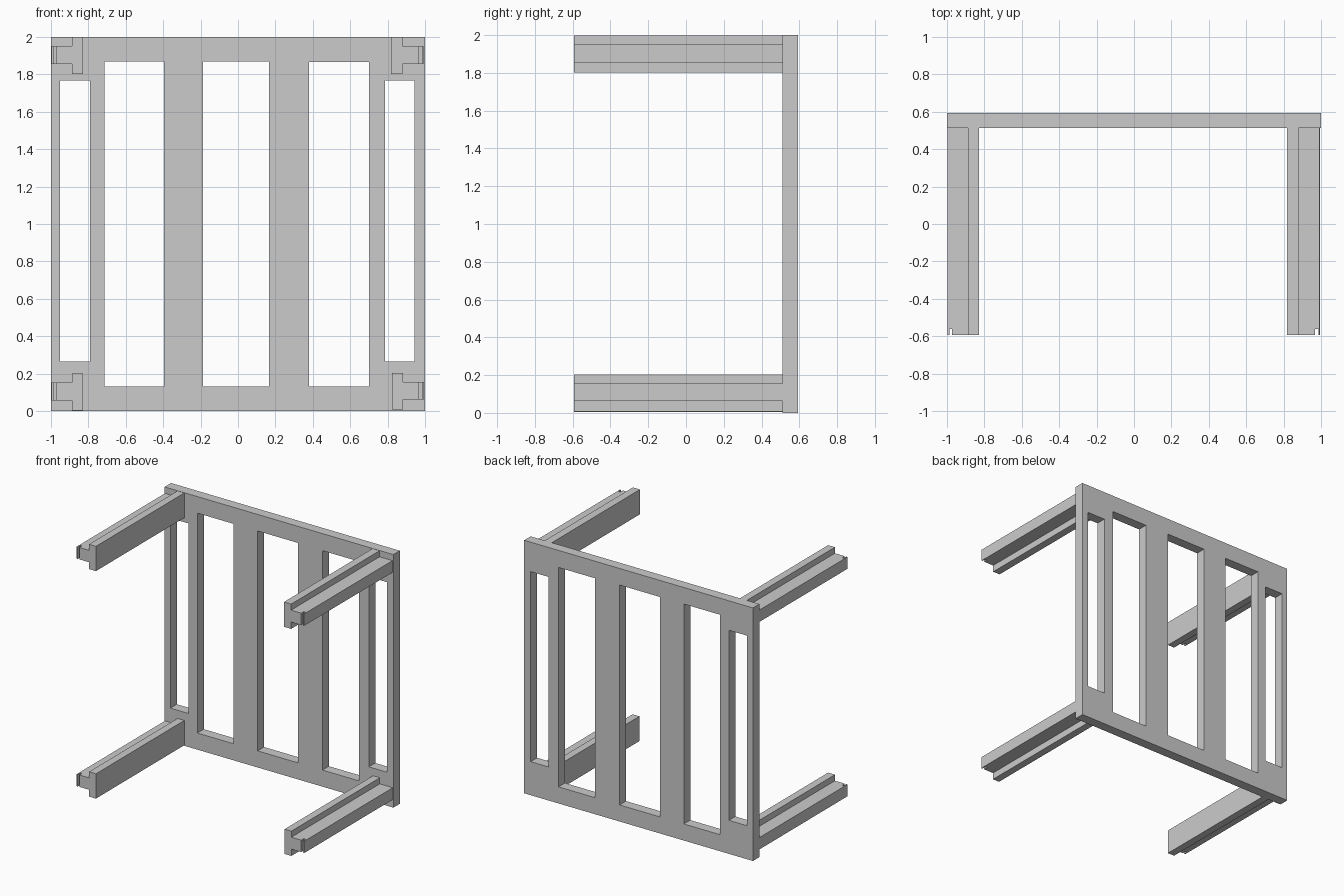
import bpy, bmesh

if "Cube" in bpy.data.objects:
    bpy.data.objects.remove(bpy.data.objects["Cube"])

FRONT, PLATE_Y, BACK = -0.592, 0.512, 0.592


def new_object(name, bm):
    bmesh.ops.recalc_face_normals(bm, faces=bm.faces)
    mesh = bpy.data.meshes.new(name)
    bm.to_mesh(mesh)
    bm.free()
    obj = bpy.data.objects.new(name, mesh)
    bpy.context.collection.objects.link(obj)
    return obj


def prism(name, profile, y0, y1):
    """Extrude an (x, z) outline along y."""
    bm = bmesh.new()
    face = bm.faces.new([bm.verts.new((x, y0, z)) for x, z in profile])
    ext = bmesh.ops.extrude_face_region(bm, geom=[face])
    verts = [v for v in ext["geom"] if isinstance(v, bmesh.types.BMVert)]
    bmesh.ops.translate(bm, verts=verts, vec=(0, y1 - y0, 0))
    return new_object(name, bm)


def box(name, x0, x1, y0, y1, z0, z1):
    return prism(name, [(x0, z0), (x1, z0), (x1, z1), (x0, z1)], y0, y1)


def cut(obj, cutter):
    """Subtract the cutter, bake the result and discard the cutter."""
    cutter.hide_render = True
    mod = obj.modifiers.new("cut", "BOOLEAN")
    mod.operation, mod.solver, mod.object = "DIFFERENCE", "EXACT", cutter
    graph = bpy.context.evaluated_depsgraph_get()
    mesh = bpy.data.meshes.new_from_object(obj.evaluated_get(graph))
    obj.modifiers.clear()
    obj.data = mesh
    bpy.data.objects.remove(cutter)


# Slatted back panel with five openings
panel = box("slatted_panel", -1, 1, PLATE_Y, BACK, 0, 2)
openings = [
    (-0.95, -0.79, 0.265, 1.767),
    (-0.714, -0.396, 0.131, 1.869),
    (-0.187, 0.166, 0.131, 1.869),
    (0.38, 0.70, 0.131, 1.865),
    (0.786, 0.944, 0.265, 1.767),
]
for x0, x1, z0, z1 in openings:
    cut(panel, box("opening_cutter", x0, x1, PLATE_Y - 0.1, BACK + 0.1, z0, z1))

# T-section legs: inner edge, web face, outer edge, bottom z, slot range
legs = [
    ("upper_left_leg", -0.828, -0.888, -0.997, 1.802, -0.987, -0.973),
    ("lower_left_leg", -0.828, -0.888, -0.997, 0.004, -0.987, -0.973),
    ("upper_right_leg", 0.817, 0.879, 0.992, 1.802, 0.967, 0.985),
    ("lower_right_leg", 0.822, 0.881, 0.995, 0.008, 0.967, 0.985),
]
for name, inner, web, outer, z, s0, s1 in legs:
    low, high, top = z + 0.054, z + 0.148, z + 0.196
    leg = prism(name, [(inner, z), (web, z), (web, low), (outer, low),
                       (outer, high), (web, high), (web, top), (inner, top)],
                FRONT, PLATE_Y)
    # Small slot in the free end of the leg
    cut(leg, box("slot_cutter", s0, s1, FRONT - 0.05, FRONT + 0.032,
                 low - 0.03, high + 0.03))
